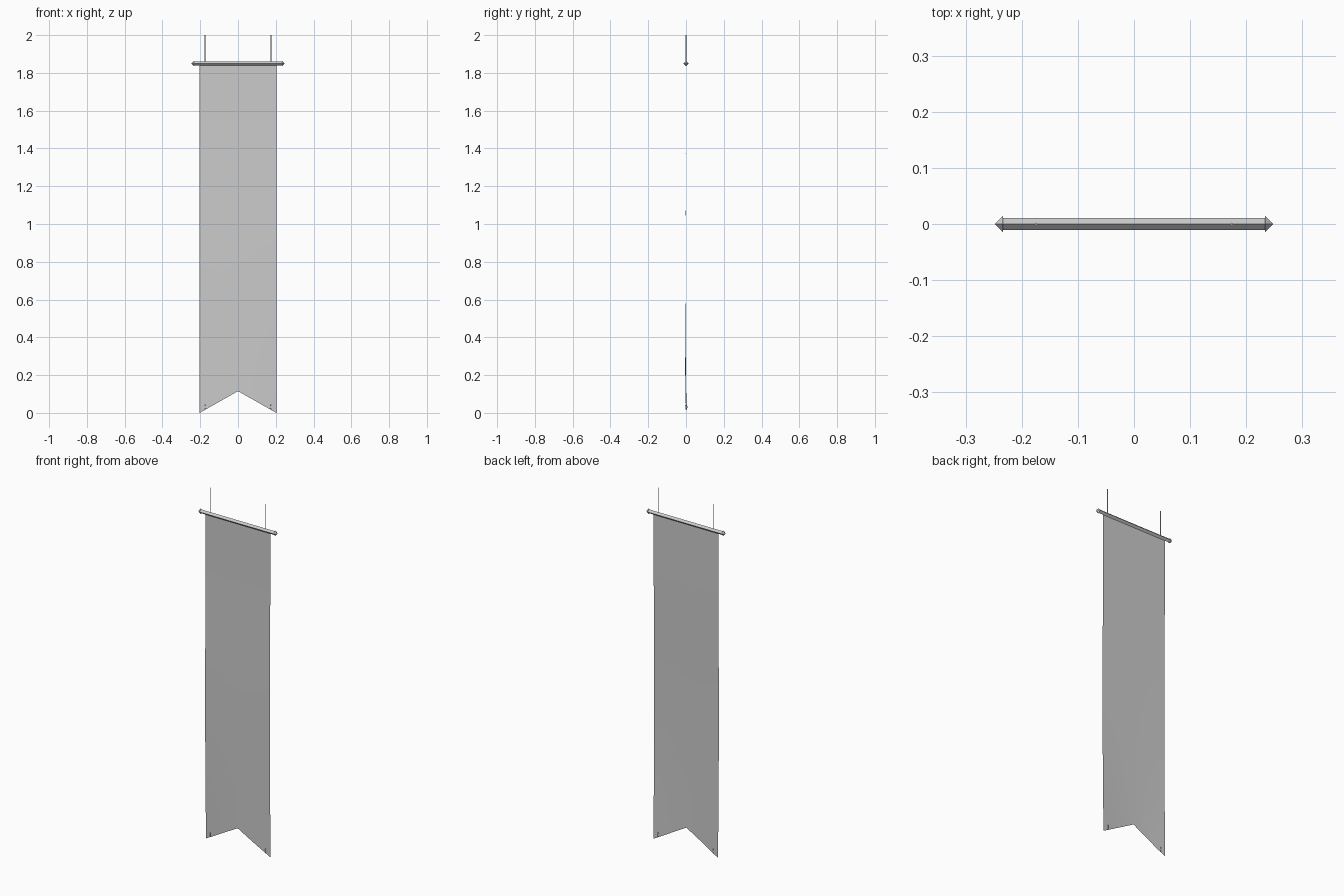
import bpy, bmesh, math
from mathutils import Matrix

if "Cube" in bpy.data.objects:
    bpy.data.objects.remove(bpy.data.objects["Cube"])

W, TOP, NOTCH = 0.203, 1.85, 0.115


def finish(bm, name, smooth=False):
    bmesh.ops.recalc_face_normals(bm, faces=bm.faces)
    me = bpy.data.meshes.new(name)
    bm.to_mesh(me)
    bm.free()
    ob = bpy.data.objects.new(name, me)
    bpy.context.collection.objects.link(ob)
    for p in me.polygons:
        p.use_smooth = smooth
    return ob


def prism(bm, loc, length, r1, r2, axis, sides=4):
    """Cone or prism along axis, with an edge on the world axes."""
    m = Matrix.Translation(loc)
    if axis == 'X':
        m = m @ Matrix.Rotation(math.pi / 2, 4, 'Y')
    elif axis == '-X':
        m = m @ Matrix.Rotation(-math.pi / 2, 4, 'Y')
    # start with vertices exactly on the local x/y axes
    g = bmesh.ops.create_cone(bm, cap_ends=True, segments=sides,
                              radius1=r1, radius2=r2, depth=length)
    v0 = max(g['verts'], key=lambda v: v.co.xy.length)
    a = math.atan2(v0.co.y, v0.co.x)
    bmesh.ops.transform(bm, matrix=m @ Matrix.Rotation(-a, 4, 'Z'), verts=g['verts'])


# Hanging cloth with a swallowtail notch and a faint billow
NX, NZ = 8, 24
bm = bmesh.new()
rows = []
for j in range(NZ + 1):
    row = []
    for i in range(NX + 1):
        u = 2 * i / NX - 1
        low = NOTCH * (1 - abs(u))
        z = TOP + (low - TOP) * j / NZ
        s = min(1, max(0, 1 - z / 1.5))
        y = -0.005 * math.sin(math.pi * s) + 0.003 * s ** 3 * (2 * u * u - 1)
        row.append(bm.verts.new((u * W, y, z)))
    rows.append(row)
for a, b in zip(rows, rows[1:]):
    for i in range(NX):
        bm.faces.new((a[i], a[i + 1], b[i + 1], b[i]))
finish(bm, "banner_cloth", True)

# Square rod turned on edge
bm = bmesh.new()
prism(bm, (0, 0, TOP), 0.47, 0.011, 0.011, 'X')
finish(bm, "cross_rod")

for side, sx in (("left", -1), ("right", 1)):
    # Pointed rod end
    bm = bmesh.new()
    prism(bm, (sx * 0.241, 0, TOP), 0.015, 0.015, 0, 'X' if sx > 0 else '-X')
    finish(bm, side + "_finial")

    # Hanging cord
    bm = bmesh.new()
    prism(bm, (sx * 0.174, 0, (TOP + 2) / 2), 2 - TOP, 0.0025, 0.0025, 'Z')
    finish(bm, side + "_cord")

    # Small tie loop through the lower corner
    bpy.ops.mesh.primitive_torus_add(major_segments=10, minor_segments=4,
                                     major_radius=0.006, minor_radius=0.0015,
                                     rotation=(0, math.pi / 2, 0),
                                     location=(sx * 0.173, 0.001, 0.031))
    loop = bpy.context.object
    loop.name = side + "_tie_loop"
    loop.scale = (2, 0.8, 1)
